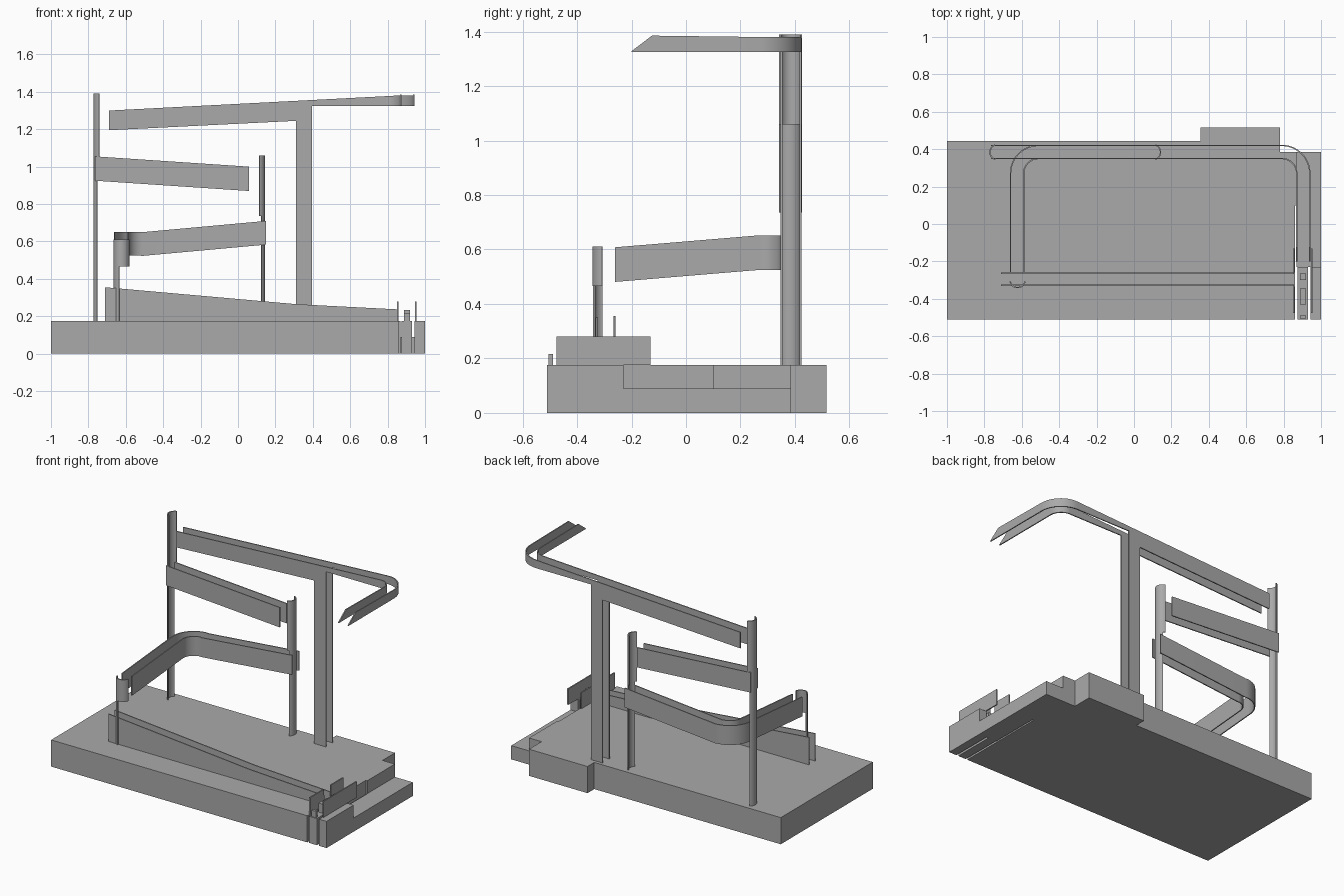
import bpy, bmesh, math
from mathutils import Vector

if "Cube" in bpy.data.objects:
    bpy.data.objects.remove(bpy.data.objects["Cube"])

grey = bpy.data.materials.new("plain_grey")
grey.use_nodes = True
COLOUR = (0.4, 0.4, 0.4, 1)
grey.diffuse_color = COLOUR
grey.node_tree.nodes["Principled BSDF"].inputs["Base Color"].default_value = COLOUR
T = 0.007  # sheet thickness


def finish(bm, name, smooth=False):
    bmesh.ops.recalc_face_normals(bm, faces=bm.faces)
    mesh = bpy.data.meshes.new(name)
    bm.to_mesh(mesh)
    bm.free()
    mesh.materials.append(grey)
    obj = bpy.data.objects.new(name, mesh)
    bpy.context.collection.objects.link(obj)
    if smooth:
        bpy.ops.object.select_all(action='DESELECT')
        obj.select_set(True)
        bpy.context.view_layer.objects.active = obj
        bpy.ops.object.shade_smooth_by_angle(angle=math.radians(30))
    return obj


def prism(name, outline, z0, z1):
    bm = bmesh.new()
    face = bm.faces.new([bm.verts.new((x, y, z0)) for x, y in outline])
    ext = bmesh.ops.extrude_face_region(bm, geom=[face])
    verts = [g for g in ext["geom"] if isinstance(g, bmesh.types.BMVert)]
    bmesh.ops.translate(bm, verts=verts, vec=(0, 0, z1 - z0))
    return finish(bm, name)


def box(name, x0, x1, y0, y1, z0, z1):
    return prism(name, [(x0, y0), (x1, y0), (x1, y1), (x0, y1)], z0, z1)


def sheet(name, path, bottom, top):
    """Upright thin sheet along a plan path; bottom and top give z at (x, y)."""
    pts = [Vector(p) for p in path]
    bm = bmesh.new()
    rings = []
    for i, p in enumerate(pts):
        d = (pts[min(i + 1, len(pts) - 1)] - pts[max(i - 1, 0)]).normalized()
        n = Vector((-d.y, d.x)) * T / 2
        lo, hi = bottom(p.x, p.y), top(p.x, p.y)
        rings.append([bm.verts.new((*q, z)) for q, z in
                      ((p - n, lo), (p + n, lo), (p + n, hi), (p - n, hi))])
    for a, b in zip(rings, rings[1:]):
        for k in range(4):
            j = (k + 1) % 4
            bm.faces.new((a[k], a[j], b[j], b[k]))
    bm.faces.new(rings[0])
    bm.faces.new(rings[-1])
    return finish(bm, name, True)


def arc(cx, cy, r, a0, a1, n=16):
    angles = [math.radians(a0 + (a1 - a0) * i / n) for i in range(n + 1)]
    return [(cx + r * math.cos(a), cy + r * math.sin(a)) for a in angles]


def ramp(*knots):
    """Piecewise linear height over one coordinate."""
    def height(v):
        if v <= knots[0][0]:
            return knots[0][1]
        for (a, za), (b, zb) in zip(knots, knots[1:]):
            if v <= b:
                return za + (zb - za) * (v - a) / (b - a)
        return knots[-1][1]
    return height


def flat(z):
    return lambda x, y: z


# Base with slots, side shelf and rear step
DECK = 0.175
prism("base_body", [(-1, -.51), (.86, -.51), (.86, .1), (.87, .1), (.87, .385),
                    (.78, .385), (.78, .515), (.355, .515), (.355, .445), (-1, .445)], 0, DECK)
box("gate_strip", .873, .93, -.51, -.23, 0, DECK)
box("base_right_block", .945, 1, -.51, -.23, 0, DECK)
box("base_side_shelf", .87, 1, -.23, .385, 0, .09)

# Top track: two rails, each with a leg, turning forward at the end
top_x = ramp((-.69, 1.30), (.85, 1.38))
top_y = ramp((-.2, 1.328), (-.125, 1.385), (.27, 1.38))
under = ramp((-.69, 1.195), (.31, 1.245))
for side, off in (("front", -.035), ("back", .035)):
    y, r = .385 + off, .115 + off
    edge = lambda x, y: top_x(x) if x < .85 else min(top_x(x) + .005, top_y(y))
    sheet(f"top_rail_{side}", [(-.69, y), (.31, y)], lambda x, y: under(x), edge)
    sheet(f"top_rail_leg_{side}", [(.31, y), (.395, y)], flat(DECK), edge)
    sheet(f"top_rail_bend_{side}",
          [(.395, y)] + arc(.79, .27, r, 90, 0) + [(.79 + r, -.125), (.79 + r, -.2)],
          flat(1.325), edge)

# Second track: straight pair of rails
second = ramp((-.765, 1.055), (.06, 1.0))
for side, y in (("front", .35), ("back", .42)):
    sheet(f"second_rail_{side}", [(-.765, y), (.06, y)],
          lambda x, y: second(x) - .13, lambda x, y: second(x))

# Third track: slopes left, bends and slopes forward
third_x = ramp((-.51, .65), (.15, .71))
third_y = ramp((-.26, .608), (.25, .652))
third = lambda x, y: third_x(x) if x > -.51 else third_y(y)
for side, off in (("inner", -.035), ("outer", .035)):
    y, r = .385 + off, .115 + off
    sheet(f"third_rail_{side}",
          [(.15, y)] + arc(-.51, .27, r, 90, 180) + [(-.51 - r, -.26)],
          lambda x, y: third(x, y) - .127, third)

# Lowest track: tall rails standing on the base
low = ramp((-.71, .355), (-.65, .35), (.31, .265), (.855, .237))
for side, y in (("front", -.328), ("back", -.263)):
    sheet(f"low_rail_{side}", [(-.71, y), (-.65, y), (.31, y), (.855, y)],
          flat(DECK), lambda x, y: low(x))

# Curved drop posts: a wide catcher above a narrower stem
R = .041
for side, cx, mid, join, height in (("left", -.729, 180, 1.055, 1.39),
                                    ("right", .101, 0, .735, 1.06)):
    sheet(f"{side}_post_stem", arc(cx, .384, R, mid - 55, mid + 55), flat(DECK), flat(join))
    sheet(f"{side}_post_catcher", arc(cx, .384, R, mid - 72, mid + 72), flat(join), flat(height))
sheet("front_post_stem", arc(-.6225, -.3, .04, 190, 250), flat(DECK), flat(.465))
sheet("front_post_catcher", arc(-.6225, -.3, .04, 190, 350), flat(.465), flat(.61))

# Finish gate: guide walls with an entry gap, and stops
box("gate_wall_rear", .85, .858, -.26, -.13, DECK, .28)
box("gate_wall_front", .85, .858, -.475, -.335, DECK, .28)
box("gate_wall_right", .946, .954, -.475, -.13, DECK, .28)
box("gate_end_tab", .887, .92, -.505, -.488, DECK, .217)
box("gate_stop", .887, .92, -.43, -.345, DECK, .235)
box("gate_rear_stop", .887, .92, -.3, -.265, DECK, .235)
